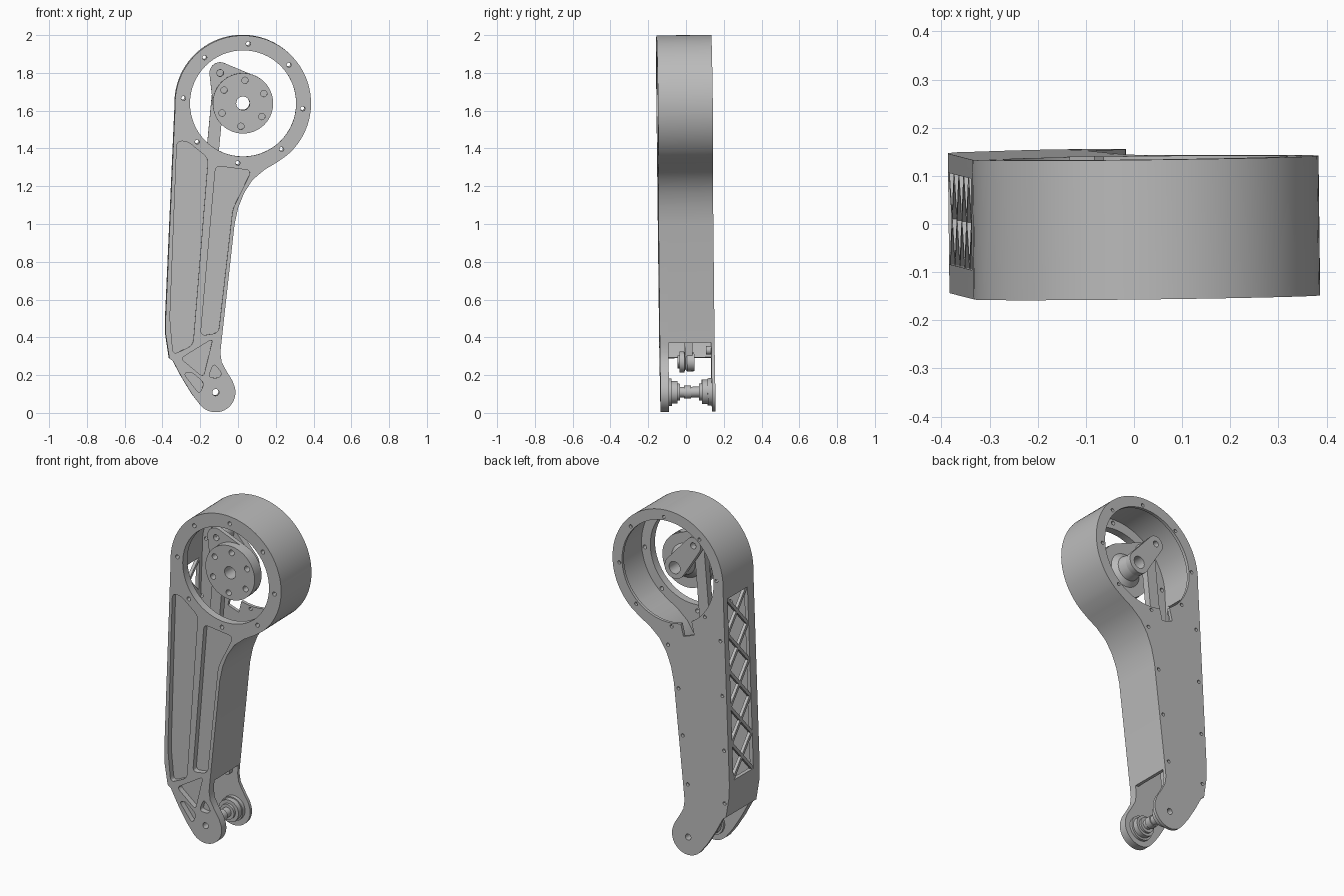
import bpy, bmesh
from math import sin, cos, pi, radians, hypot, atan2, acos
from mathutils import Matrix, Vector

cube = bpy.data.objects.get("Cube")
if cube:
    bpy.data.objects.remove(cube, do_unlink=True)

grey = bpy.data.materials.new("machined grey")
grey.use_nodes = True
COLOUR = (0.5, 0.5, 0.5, 1)
grey.diffuse_color = COLOUR
grey.node_tree.nodes["Principled BSDF"].inputs["Base Color"].default_value = COLOUR

HUB, CRANK = (0.025, 1.64), (-0.095, 1.80)
KNEE, ROD_END = (-0.12, 0.11), (-0.24, 0.27)
FRONT, FRONT_IN, BACK_IN, BACK = -0.145, -0.1, 0.127, 0.145
parts = []


# ---- 2D shape helpers (x, z) ----
def arc(c, r, a0, a1, n):
    return [(c[0] + r * cos(radians(a0 + (a1 - a0) * i / n)),
             c[1] + r * sin(radians(a0 + (a1 - a0) * i / n))) for i in range(n + 1)]


def circle(c, r, n=24):
    return arc(c, r, 0, 360, n)[:-1]


def ring_points(c, r, start, count):
    return arc(c, r, start, start + 360, count)[:-1]


def link(c1, r1, c2, r2):
    """Outline wrapped around two circles."""
    dx, dz = c2[0] - c1[0], c2[1] - c1[1]
    a = atan2(dz, dx) * 180 / pi
    b = acos((r1 - r2) / hypot(dx, dz)) * 180 / pi
    return arc(c1, r1, a + b, a + 360 - b, 32) + arc(c2, r2, a - b, a + b, 16)


def rounded(pts, r=0.03):
    """Polygon with softened corners."""
    out = []
    for i, p in enumerate(pts):
        p = Vector(p)
        ends = []
        for q in (Vector(pts[i - 1]), Vector(pts[(i + 1) % len(pts)])):
            d = q - p
            ends.append(p + d * min(0.45, r / d.length))
        for k in range(6):
            t = k / 5
            v = ends[0] * (1 - t) ** 2 + p * 2 * t * (1 - t) + ends[1] * t * t
            out.append((v.x, v.y))
    return out


def inset_path(pts, d):
    """Open path moved to its left side."""
    out = []
    for i, p in enumerate(pts):
        a, b = Vector(pts[max(i - 1, 0)]), Vector(pts[min(i + 1, len(pts) - 1)])
        t = (b - a).normalized()
        out.append((p[0] - t.y * d, p[1] + t.x * d))
    return out


# ---- solid helpers ----
def add_part(name, bm):
    bmesh.ops.recalc_face_normals(bm, faces=bm.faces)
    me = bpy.data.meshes.new(name)
    bm.to_mesh(me)
    bm.free()
    me.materials.append(grey)
    ob = bpy.data.objects.new(name, me)
    bpy.context.collection.objects.link(ob)
    parts.append(ob)
    return ob


def prisms(name, solids):
    """Each solid is (outline, y0, y1), pushed along y."""
    bm = bmesh.new()
    for pts, y0, y1 in solids:
        a = [bm.verts.new((x, y0, z)) for x, z in pts]
        b = [bm.verts.new((x, y1, z)) for x, z in pts]
        bm.faces.new(a)
        bm.faces.new(b[::-1])
        for i in range(len(a)):
            bm.faces.new((a[i - 1], b[i - 1], b[i], a[i]))
    return add_part(name, bm)


def cut(ob, solids):
    cutter = prisms("cutter", solids)
    parts.remove(cutter)
    cutter.hide_render = True
    mod = ob.modifiers.new("cut", 'BOOLEAN')
    mod.operation, mod.solver, mod.object = 'DIFFERENCE', 'EXACT', cutter
    mod.use_self = True
    dg = bpy.context.evaluated_depsgraph_get()
    me = bpy.data.meshes.new_from_object(ob.evaluated_get(dg))
    ob.modifiers.clear()
    ob.data = me
    bpy.data.objects.remove(cutter, do_unlink=True)


def lathe(name, c, profile, n=40):
    """Closed (radius, y) profile turned about a y axis through c."""
    bm = bmesh.new()
    rings = [[bm.verts.new((c[0] + r * cos(2 * pi * k / n), y, c[1] + r * sin(2 * pi * k / n)))
              for k in range(n)] for r, y in profile]
    for j in range(len(rings)):
        p, q = rings[j - 1], rings[j]
        for k in range(n):
            bm.faces.new((p[k - 1], p[k], q[k], q[k - 1]))
    return add_part(name, bm)


def through(points, r):
    return [(circle(p, r, 16), -0.3, 0.3) for p in points]


# ---- leg outline ----
wall_path = [(-0.09, 0.37), (-0.02, 1.0), (0.0, 1.09), (0.03, 1.165), (0.075, 1.235),
             (0.14, 1.29), (0.2, 1.325)]
wall_path += arc(HUB, 0.36, -50, 182, 52)
wall_path += [(-0.385, 0.5), (-0.385, 0.42), (-0.365, 0.29)]
outline = wall_path + [(-0.345, 0.275), (-0.30, 0.19), (-0.245, 0.1)]
outline += arc(KNEE, 0.105, 215, 375, 24)
outline += [(-0.03, 0.17), (-0.062, 0.222), (-0.088, 0.27), (-0.095, 0.32)]

# ---- side wall with a lattice window on the long straight side ----
wall = prisms("side_wall", [(wall_path + inset_path(wall_path, 0.022)[::-1], FRONT_IN, BACK_IN)])
Z0, Z1, Y0, Y1 = 0.5, 1.56, -0.085, 0.105
cut(wall, [([(-0.5, Z0), (-0.25, Z0), (-0.25, Z1), (-0.5, Z1)], Y0, Y1)])


def lattice_bar(ya, za, yb, zb):
    side = Vector((zb - za, ya - yb)).normalized() * 0.009
    bm = bmesh.new()
    layers = []
    for depth in (0.002, 0.02):
        layer = []
        for y, z, s in ((ya, za, 1), (yb, zb, 1), (yb, zb, -1), (ya, za, -1)):
            y, z = y + s * side.x, z + s * side.y
            layer.append(bm.verts.new((-0.385 + 0.0473 * (z - 0.5) + depth, y, z)))
        layers.append(layer)
    a, b = layers
    bm.faces.new(a)
    bm.faces.new(b)
    for i in range(4):
        bm.faces.new((a[i - 1], b[i - 1], b[i], a[i]))
    add_part("lattice_bar", bm)


cells = 5
step = (Z1 - Z0) / cells
for i in range(cells):
    lattice_bar(Y0, Z0 + i * step, Y1, Z0 + (i + 1) * step)
    lattice_bar(Y1, Z0 + i * step, Y0, Z0 + (i + 1) * step)

# ---- front plate with recessed pockets ----
pockets = [
    rounded([(-0.325, 1.44), (-0.27, 1.44), (-0.16, 1.35), (-0.24, 0.36), (-0.345, 0.31), (-0.362, 0.5)]),
    rounded([(-0.12, 1.31), (0.07, 1.285), (-0.03, 1.08), (-0.105, 0.425), (-0.2, 0.41)]),
    rounded([(-0.305, 0.29), (-0.135, 0.395), (-0.185, 0.19)], 0.025),
    rounded([(-0.29, 0.21), (-0.25, 0.22), (-0.18, 0.16), (-0.205, 0.1)], 0.025),
    rounded([(-0.13, 0.265), (-0.085, 0.21), (-0.105, 0.185), (-0.16, 0.19)], 0.025),
]
front_plate = prisms("front_plate", [(outline, FRONT, FRONT_IN)])
ring_screws = ring_points(HUB, 0.317, 85, 8)
cut(front_plate, [(p, -0.3, FRONT + 0.032) for p in pockets]
    + [(circle(HUB, 0.281, 64), -0.3, 0.3)] + through(ring_screws, 0.012) + through([KNEE], 0.018))

# ---- back cover with a notched opening and edge screws ----
back_cover = prisms("back_cover", [(outline, BACK_IN, BACK)])
edge_screws = [(-0.355, 0.37), (-0.35, 0.68), (-0.335, 1.0), (-0.32, 1.32),
               (-0.115, 0.42), (-0.08, 0.7), (-0.05, 0.97), (0.02, 1.21)]
cut(back_cover, [(circle(HUB, 0.298, 64), -0.3, 0.3)]
    + through(ring_screws, 0.01) + through(edge_screws, 0.01) + through([KNEE], 0.018))
notch = [(-0.15, 1.31), (-0.08, 1.285), (-0.05, 1.4), (-0.12, 1.43)]
cut(back_cover, [(notch, 0, 0.3)])

# ---- hub disc, crank arms and hub sleeve ----
hub_disc = prisms("hub_disc", [(circle(HUB, 0.16, 56), -0.105, -0.06)])
cut(hub_disc, through(ring_points(HUB, 0.122, 85, 6), 0.017) + [(circle(HUB, 0.036), -0.3, 0.3)])
front_crank = prisms("front_crank", [(link(HUB, 0.158, CRANK, 0.057), -0.06, -0.035)])
rear_crank = prisms("rear_crank", [(link(HUB, 0.065, CRANK, 0.048), 0.045, 0.08)])
for arm in (front_crank, rear_crank):
    cut(arm, [(circle(HUB, 0.036), -0.3, 0.3), (circle(CRANK, 0.018), -0.3, 0.3)])
lathe("hub_sleeve", HUB, [(0.036, -0.036), (0.1, -0.036), (0.072, -0.01), (0.062, 0.046), (0.036, 0.046)])

# ---- push rod and its eyes ----
prisms("push_rod", [(link(ROD_END, 0.033, CRANK, 0.0325), -0.012, 0.028)])
lathe("rod_top_eye", CRANK, [(0.017, -0.036), (0.045, -0.036), (0.045, 0.046), (0.017, 0.046)])
lathe("rod_bottom_eye", ROD_END, [(0.015, -0.05), (0.035, -0.05), (0.035, -0.04), (0.055, -0.04),
                                  (0.055, -0.015), (0.04, -0.01), (0.05, 0.0), (0.05, 0.038), (0.015, 0.038)])

# ---- knee pin with bearing collars, and a small standoff ----
lathe("knee_pin", KNEE, [(0.018, -0.102), (0.072, -0.102), (0.072, -0.085), (0.06, -0.085), (0.06, -0.055),
                         (0.045, -0.055), (0.045, -0.042), (0.028, -0.042), (0.028, -0.02), (0.034, -0.02),
                         (0.034, 0.018), (0.028, 0.018), (0.028, 0.06), (0.045, 0.06), (0.045, 0.075),
                         (0.065, 0.075), (0.065, 0.105), (0.072, 0.105), (0.072, 0.129), (0.018, 0.129)])
lathe("cover_standoff", (-0.15, 0.33), [(0.008, 0.1), (0.022, 0.1), (0.022, 0.129), (0.008, 0.129)], 20)

# ---- slight lean of the whole leg, then smooth shading ----
lean = (Matrix.Translation((0, 0, 1)) @ Matrix.Rotation(0.012, 4, 'Z')
        @ Matrix.Rotation(0.012, 4, 'X') @ Matrix.Translation((0, 0, -1)))
bpy.ops.object.select_all(action='DESELECT')
for ob in parts:
    ob.data.transform(lean)
    ob.select_set(True)
bpy.context.view_layer.objects.active = parts[0]
bpy.ops.object.shade_smooth_by_angle(angle=0.45)
